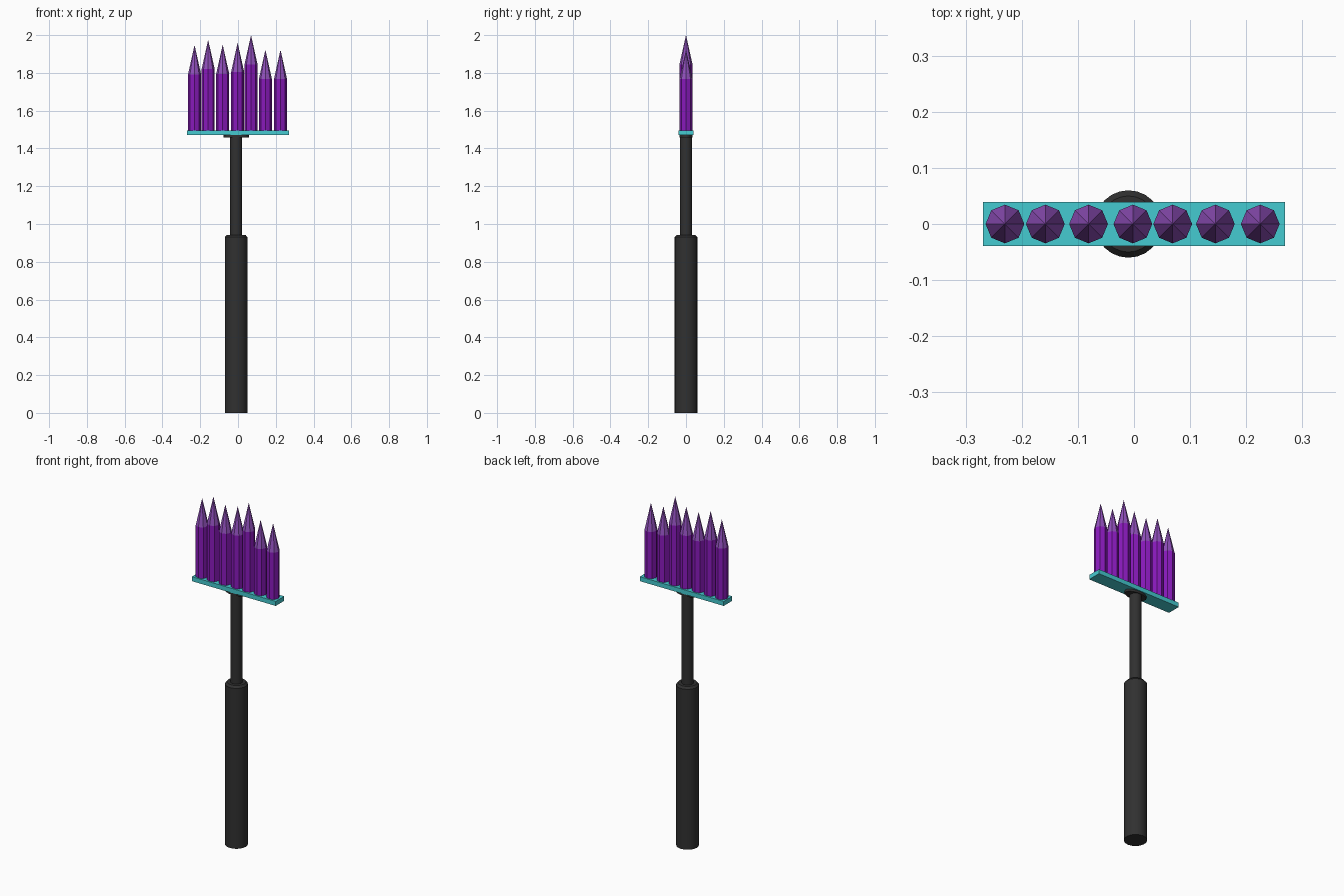
import bpy, bmesh
from math import cos, sin, tau

if "Cube" in bpy.data.objects:
    bpy.data.objects.remove(bpy.data.objects["Cube"])


def material(name, color):
    m = bpy.data.materials.new(name)
    m.diffuse_color = (*color, 1)
    m.use_nodes = True
    m.node_tree.nodes["Principled BSDF"].inputs["Base Color"].default_value = m.diffuse_color
    return m


BLACK = material("black", (0.03, 0.03, 0.03))
TEAL = material("teal", (0.06, 0.60, 0.64))
PURPLE = material("purple", (0.25, 0.01, 0.50))
LILAC = material("lilac", (0.28, 0.08, 0.50))


def lathe(name, x, profile, sides, mats, smooth=False, y_scale=1.0):
    """Closed solid from (radius, z) rings; radius 0 makes a point."""
    bm = bmesh.new()
    rings = []
    for r, z in profile:
        n = sides if r else 1
        rings.append([bm.verts.new((r * cos(tau * i / sides), r * y_scale * sin(tau * i / sides), z))
                      for i in range(n)])
    for k, (a, b) in enumerate(zip(rings, rings[1:])):
        for i in range(sides):
            j = (i + 1) % sides
            top = [b[0]] if len(b) == 1 else [b[j], b[i]]
            bm.faces.new([a[i], a[j]] + top).material_index = min(k, len(mats) - 1)
    bm.faces.new(rings[0][::-1])
    if len(rings[-1]) > 1:
        bm.faces.new(rings[-1])
    me = bpy.data.meshes.new(name)
    bm.to_mesh(me)
    bm.free()
    for m in mats:
        me.materials.append(m)
    ob = bpy.data.objects.new(name, me)
    ob.location.x = x
    bpy.context.collection.objects.link(ob)
    if smooth:
        bpy.ops.object.select_all(action='DESELECT')
        ob.select_set(True)
        bpy.context.view_layer.objects.active = ob
        bpy.ops.object.shade_smooth_by_angle()


# Grip, thin shaft and the oval mount under the plate
lathe("grip", -0.01, [(0.06, 0), (0.06, 0.93), (0.05, 0.942)], 24, [BLACK], True)
lathe("shaft", -0.01, [(0.032, 0.93), (0.032, 1.471)], 24, [BLACK], True)
lathe("mount", -0.01, [(0.067, 1.457), (0.067, 1.472)], 24, [BLACK], True, 0.52)

# Flat plate
bpy.ops.mesh.primitive_cube_add(size=1, location=(0, 0, 1.483))
plate = bpy.context.object
plate.name = "plate"
plate.scale = (0.538, 0.078, 0.026)
plate.data.materials.append(TEAL)

# Row of octagonal spikes: (x, tip height)
for i, (x, tip) in enumerate([(-0.23, 1.947), (-0.158, 1.975), (-0.081, 1.95), (-0.002, 1.96),
                              (0.069, 2.0), (0.145, 1.922), (0.225, 1.922)]):
    lathe(f"spike_{i + 1}", x, [(0.0345, 1.49), (0.0345, tip - 0.155), (0, tip)], 8, [PURPLE, LILAC])
